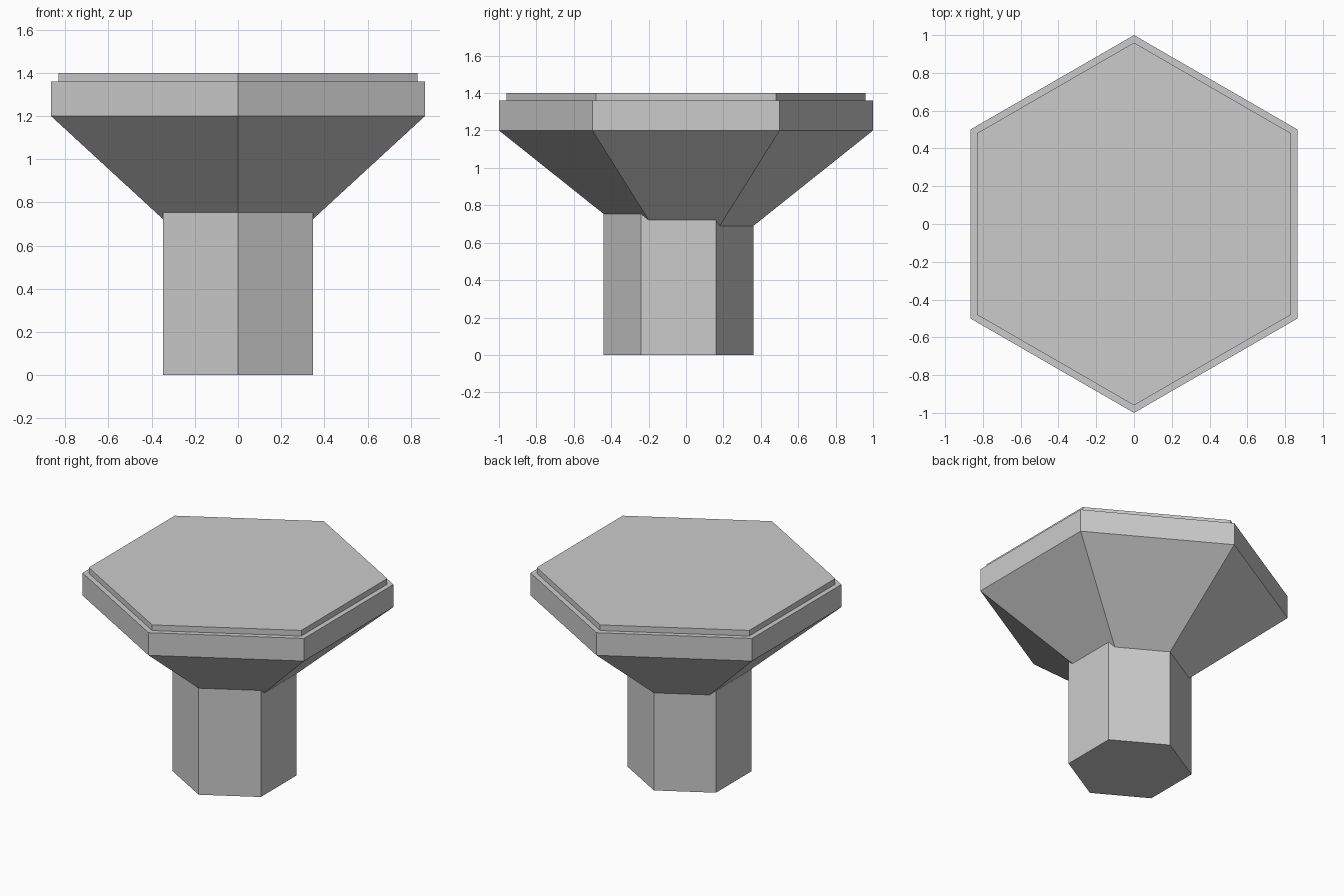
import bpy
import bmesh
from math import sin, cos, pi

cube = bpy.data.objects.get("Cube")
if cube:
    bpy.data.objects.remove(cube, do_unlink=True)

SIDES = 6

grey = bpy.data.materials.new("light grey")
colour = (0.6, 0.6, 0.6, 1)
grey.use_nodes = True
grey.diffuse_color = colour
grey.node_tree.nodes["Principled BSDF"].inputs["Base Color"].default_value = colour


def hex_solid(name, rings, y=0):
    """Stack hexagonal rings of (radius, z), bottom to top, into a closed solid."""
    bm = bmesh.new()
    loops = []
    for radius, z in rings:
        angles = [pi / 2 + 2 * pi * i / SIDES for i in range(SIDES)]
        loops.append([bm.verts.new((radius * cos(a), y + radius * sin(a), z)) for a in angles])
    for low, high in zip(loops, loops[1:]):
        for i in range(SIDES):
            j = (i + 1) % SIDES
            bm.faces.new((low[i], low[j], high[j], high[i]))
    bm.faces.new(loops[0][::-1])
    bm.faces.new(loops[-1])
    mesh = bpy.data.meshes.new(name)
    bm.to_mesh(mesh)
    bm.free()
    mesh.materials.append(grey)
    obj = bpy.data.objects.new(name, mesh)
    bpy.context.collection.objects.link(obj)
    return obj


# Stem, set slightly forward and running up into the head
hex_solid("stem", [(0.4, 0), (0.4, 0.8)], y=-0.04)

# Head: flared underside, straight rim, stepped raised top
hex_solid("head", [(0.3, 0.642), (1, 1.2), (1, 1.36), (0.96, 1.36), (0.96, 1.4)])
